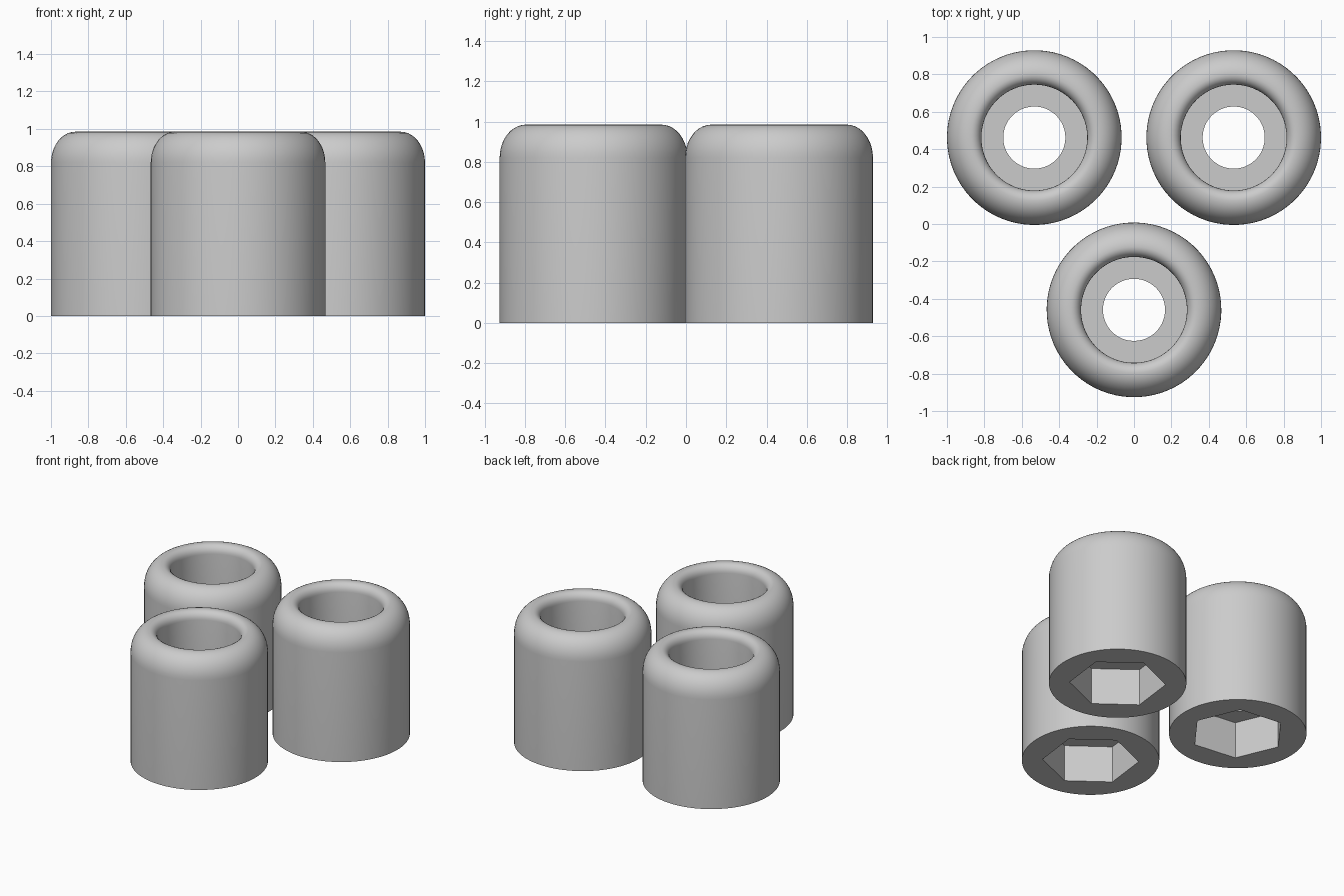
import bpy, bmesh, math

if "Cube" in bpy.data.objects:
    bpy.data.objects.remove(bpy.data.objects["Cube"])

SEGMENTS = 72
RADIUS, HEIGHT = 0.467, 0.985
BORE, HOLE, HEX_FLAT = 0.283, 0.166, 0.283   # bore radius, screw hole radius, hexagon apothem
HEX_DEPTH, SEAT_Z = 0.275, 0.37

grey = bpy.data.materials.new("plain_grey")
grey.diffuse_color = (0.6, 0.6, 0.6, 1)
grey.use_nodes = True
grey.node_tree.nodes["Principled BSDF"].inputs["Base Color"].default_value = grey.diffuse_color


def quarter(cx, cz, a, b, start, steps):
    """Quarter ellipse running from start to start + 90 degrees."""
    return [(cx + a * math.cos(t), cz + b * math.sin(t), False)
            for t in (math.radians(start + 90 * i / steps) for i in range(steps + 1))]


# Closed profile: (radius, height, hexagonal?)
profile = [(HEX_FLAT, 0, True), (RADIUS, 0, False)]
profile += quarter(RADIUS - 0.13, HEIGHT - 0.165, 0.13, 0.165, 0, 10)    # outer rounding
profile += quarter(BORE + 0.054, HEIGHT - 0.06, 0.054, 0.06, 90, 6)[1:]  # inner lip
profile += [(BORE, SEAT_Z, False), (HOLE, SEAT_Z, False),
            (HOLE, HEX_DEPTH, False), (HEX_FLAT, HEX_DEPTH, True)]


def ring(bm, r, z, hexagonal):
    verts = []
    for i in range(SEGMENTS):
        t = math.tau * i / SEGMENTS
        rr = r / math.cos(t % (math.pi / 3) - math.pi / 6) if hexagonal else r
        verts.append(bm.verts.new((rr * math.cos(t), rr * math.sin(t), z)))
    return verts


def foot(name, x, y, turn):
    bm = bmesh.new()
    rings = [ring(bm, *p) for p in profile]
    for k, low in enumerate(rings):
        high = rings[(k + 1) % len(rings)]
        for i in range(SEGMENTS):
            j = (i + 1) % SEGMENTS
            bm.faces.new((low[i], low[j], high[j], high[i]))
    bmesh.ops.recalc_face_normals(bm, faces=bm.faces)
    mesh = bpy.data.meshes.new(name)
    bm.to_mesh(mesh)
    bm.free()
    mesh.materials.append(grey)
    obj = bpy.data.objects.new(name, mesh)
    bpy.context.collection.objects.link(obj)
    obj.location = (x, y, 0)
    obj.rotation_euler.z = math.radians(turn)
    bpy.ops.object.select_all(action='DESELECT')
    obj.select_set(True)
    bpy.context.view_layer.objects.active = obj
    bpy.ops.object.shade_smooth_by_angle(angle=math.radians(30))


# Three identical feet, one turned so its hexagon sits differently
foot("front_foot", 0, -0.459, 23)
foot("right_foot", 0.533, 0.462, 23)
foot("left_foot", -0.533, 0.462, 53)
